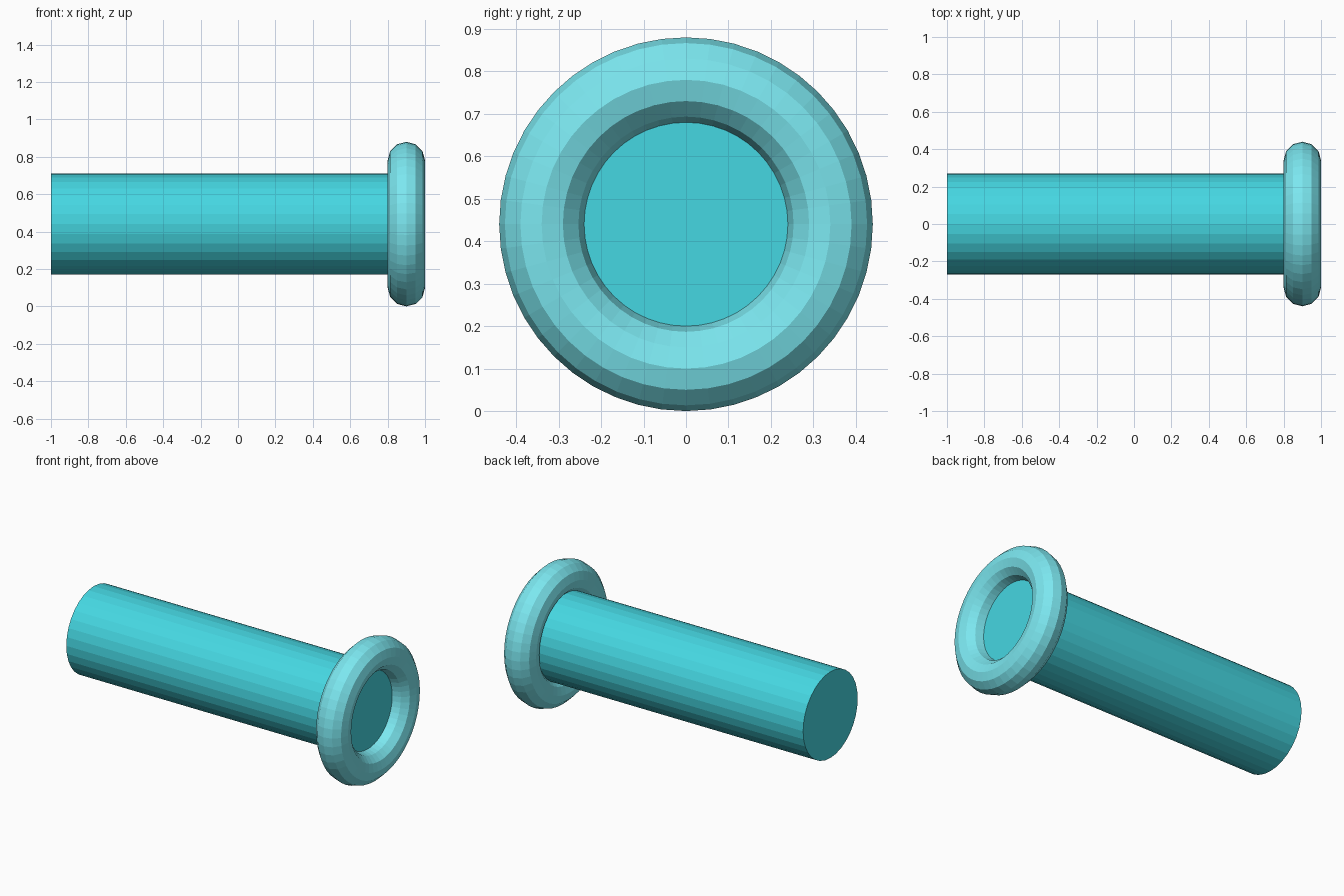
import bpy
import math

if "Cube" in bpy.data.objects:
    bpy.data.objects.remove(bpy.data.objects["Cube"])

AXIS_Z = 0.44          # height of the shared axis
TURN = (0, math.pi / 2, 0)  # lay parts along x


def finish(name, colour):
    obj = bpy.context.object
    obj.name = name
    mat = bpy.data.materials.new(name + "_colour")
    mat.diffuse_color = (*colour, 1)
    mat.use_nodes = True
    mat.node_tree.nodes["Principled BSDF"].inputs["Base Color"].default_value = mat.diffuse_color
    obj.data.materials.append(mat)
    return obj


# Solid shaft, ending at the middle plane of the ring
left, right = -1.0, 0.9
bpy.ops.mesh.primitive_cylinder_add(
    vertices=32, radius=0.27, depth=right - left,
    location=((left + right) / 2, 0, AXIS_Z), rotation=TURN)
finish("shaft", (0.06, 0.68, 0.76))

# Rounded ring around the end of the shaft
bpy.ops.mesh.primitive_torus_add(
    major_segments=48, minor_segments=12,
    major_radius=0.34, minor_radius=0.1,
    location=(0.9, 0, AXIS_Z), rotation=TURN)
finish("end_ring", (0.2, 0.8, 0.87))
